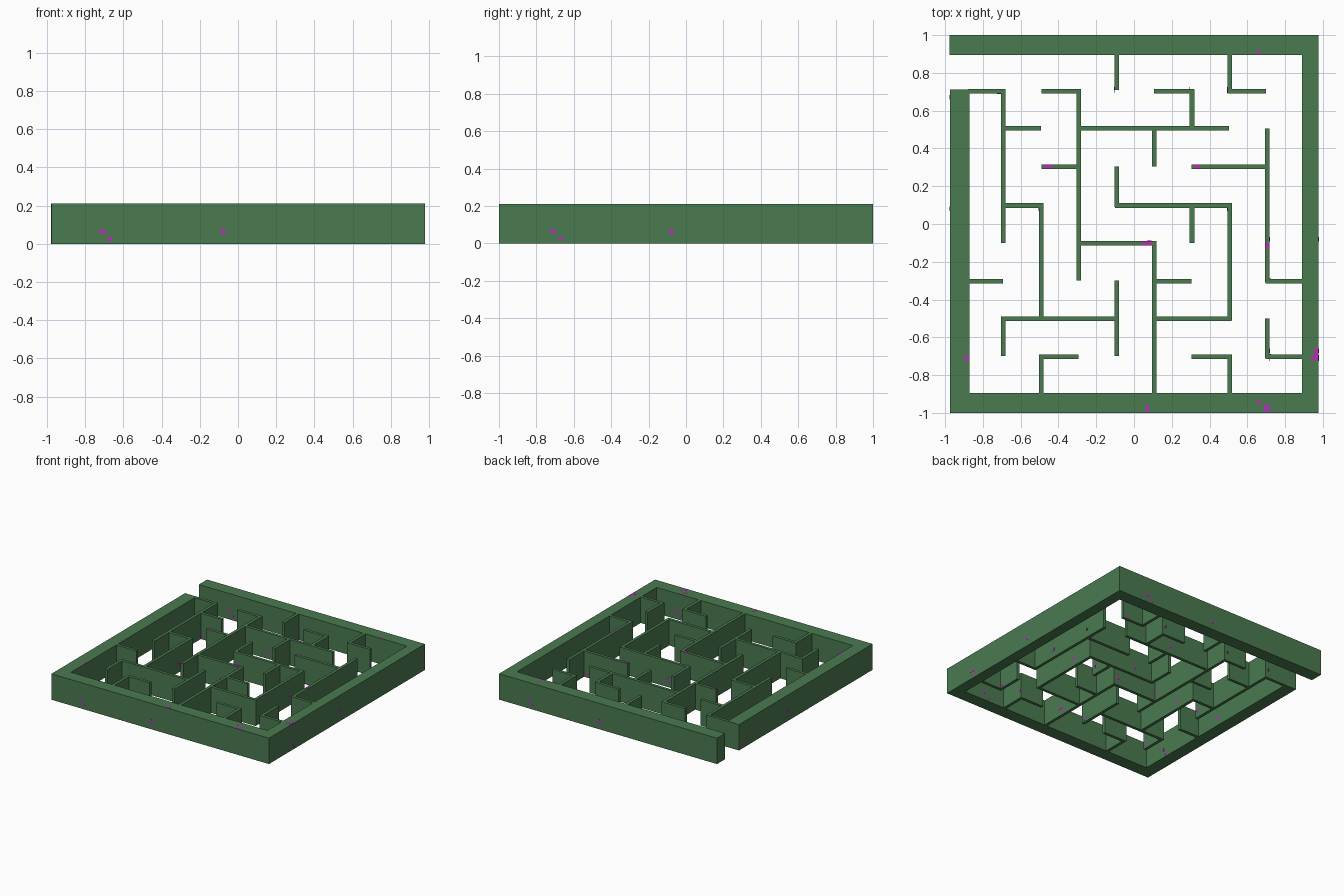
import bpy, bmesh

H = 0.21      # hedge height
T = 0.012     # half thickness of the inner hedges

def material(name, rgb):
    m = bpy.data.materials.new(name)
    m.diffuse_color = (*rgb, 1)
    return m

green = material("hedge green", (0.070, 0.196, 0.081))
pink = material("flower magenta", (0.48, 0.025, 0.50))

def finish(bm, name, mat):
    bmesh.ops.recalc_face_normals(bm, faces=bm.faces)
    me = bpy.data.meshes.new(name)
    bm.to_mesh(me)
    bm.free()
    me.materials.append(mat)
    ob = bpy.data.objects.new(name, me)
    bpy.context.collection.objects.link(ob)
    return ob

def add_box(bm, lo, hi):
    vs = bmesh.ops.create_cube(bm, size=1)["verts"]
    for v in vs:
        v.co = [hi[i] if v.co[i] > 0 else lo[i] for i in range(3)]

# Thick outer hedge: one C-shaped outline, open at the entrance, pulled up
outline = [(-0.978, 1), (0.978, 1), (0.978, -1), (-0.975, -1), (-0.975, 0.713),
           (-0.872, 0.713), (-0.872, -0.895), (0.89, -0.895), (0.89, 0.895), (-0.978, 0.895)]
bm = bmesh.new()
face = bm.faces.new([bm.verts.new((x, y, 0)) for x, y in outline])
ext = bmesh.ops.extrude_face_region(bm, geom=[face])["geom"]
bmesh.ops.translate(bm, vec=(0, 0, H), verts=[g for g in ext if isinstance(g, bmesh.types.BMVert)])
finish(bm, "outer_hedge", green)

# Inner hedges running along x: y -> (start, end) spans
along_x = {
    0.702: [(-0.88, -0.68), (-0.49, -0.28), (0.105, 0.317), (0.495, 0.70)],
    0.507: [(-0.70, -0.493), (-0.29, 0.503)],
    0.303: [(-0.49, -0.29), (0.305, 0.71)],
    0.098: [(-0.69, -0.48), (-0.10, 0.516)],
    -0.101: [(-0.29, 0.118)],
    -0.302: [(-0.88, -0.693), (0.105, 0.305), (0.695, 0.90)],
    -0.502: [(-0.70, -0.09), (0.107, 0.516)],
    -0.702: [(-0.503, -0.295), (0.305, 0.516), (0.695, 0.90)],
}
# Inner hedges running along y: x -> (start, end) spans
along_y = {
    -0.692: [(-0.10, 0.71), (-0.70, -0.49)],
    -0.492: [(-0.50, 0.11), (-0.90, -0.69)],
    -0.292: [(-0.30, 0.713)],
    -0.092: [(0.71, 0.90), (0.09, 0.304), (-0.70, -0.30)],
    0.107: [(0.305, 0.505), (-0.90, -0.09)],
    0.307: [(0.50, 0.713), (-0.10, 0.10)],
    0.506: [(0.70, 0.90), (-0.51, 0.11), (-0.90, -0.69)],
    0.706: [(-0.31, 0.505), (-0.71, -0.50)],
}
bm = bmesh.new()
for y, spans in along_x.items():
    for a, b in spans:
        add_box(bm, (a, y - T, 0), (b, y + T, H))
for x, spans in along_y.items():
    for a, b in spans:
        add_box(bm, (x - T, a, 0), (x + T, b, H))
finish(bm, "inner_hedges", green)

# Flower specks: the same three repeat on every side face, mirrored by direction
D = 0.0007
SPECKS = [(0.71, 0.065, 0.016, 0.010), (0.67, 0.025, 0.012, 0.010), (0.08, 0.065, 0.012, 0.012)]
bm = bmesh.new()

def side_specks(axis, pos, facing, a, b):
    """Specks on a face at pos along axis (0 = x, 1 = y), spanning a..b."""
    sign = facing if axis == 1 else -facing
    for s, z, w, h in SPECKS:
        s *= sign
        if a < s - w and s + w < b:
            lo, hi = [0, 0, z - h], [0, 0, z + h]
            lo[axis], hi[axis] = pos - D, pos + D
            lo[1 - axis], hi[1 - axis] = s - w, s + w
            add_box(bm, lo, hi)

for axis, table in ((1, along_x), (0, along_y)):
    for pos, spans in table.items():
        for a, b in spans:
            for f in (-1, 1):
                side_specks(axis, pos + f * T, f, a - 0.02, b + 0.02)
for axis, pos, f, a, b in [(1, -1, -1, -0.97, 0.97), (1, 1, 1, -0.97, 0.97),
                           (0, 0.978, 1, -1, 1), (0, -0.975, -1, -1, 0.71),
                           (1, -0.895, 1, -0.87, 0.89), (1, 0.895, -1, -0.97, 0.89),
                           (0, -0.872, 1, -0.89, 0.71), (0, 0.89, -1, -0.89, 0.89)]:
    side_specks(axis, pos, f, a, b)

# Specks on the hedge tops: centre and half sizes
for x, y, w, h in [(0.70, -0.968, 0.014, 0.010), (0.71, -0.985, 0.018, 0.008),
                   (0.66, -0.938, 0.010, 0.010), (0.07, -0.978, 0.010, 0.016),
                   (0.955, -0.712, 0.018, 0.010), (0.963, -0.68, 0.010, 0.020),
                   (-0.885, -0.71, 0.009, 0.016), (0.07, -0.101, 0.028, 0.009),
                   (0.66, 0.908, 0.012, 0.009), (-0.455, 0.303, 0.020, 0.009),
                   (0.335, 0.303, 0.015, 0.009), (0.706, -0.115, 0.009, 0.016)]:
    add_box(bm, (x - w, y - h, H - D), (x + w, y + h, H + D))
finish(bm, "flower_specks", pink)
